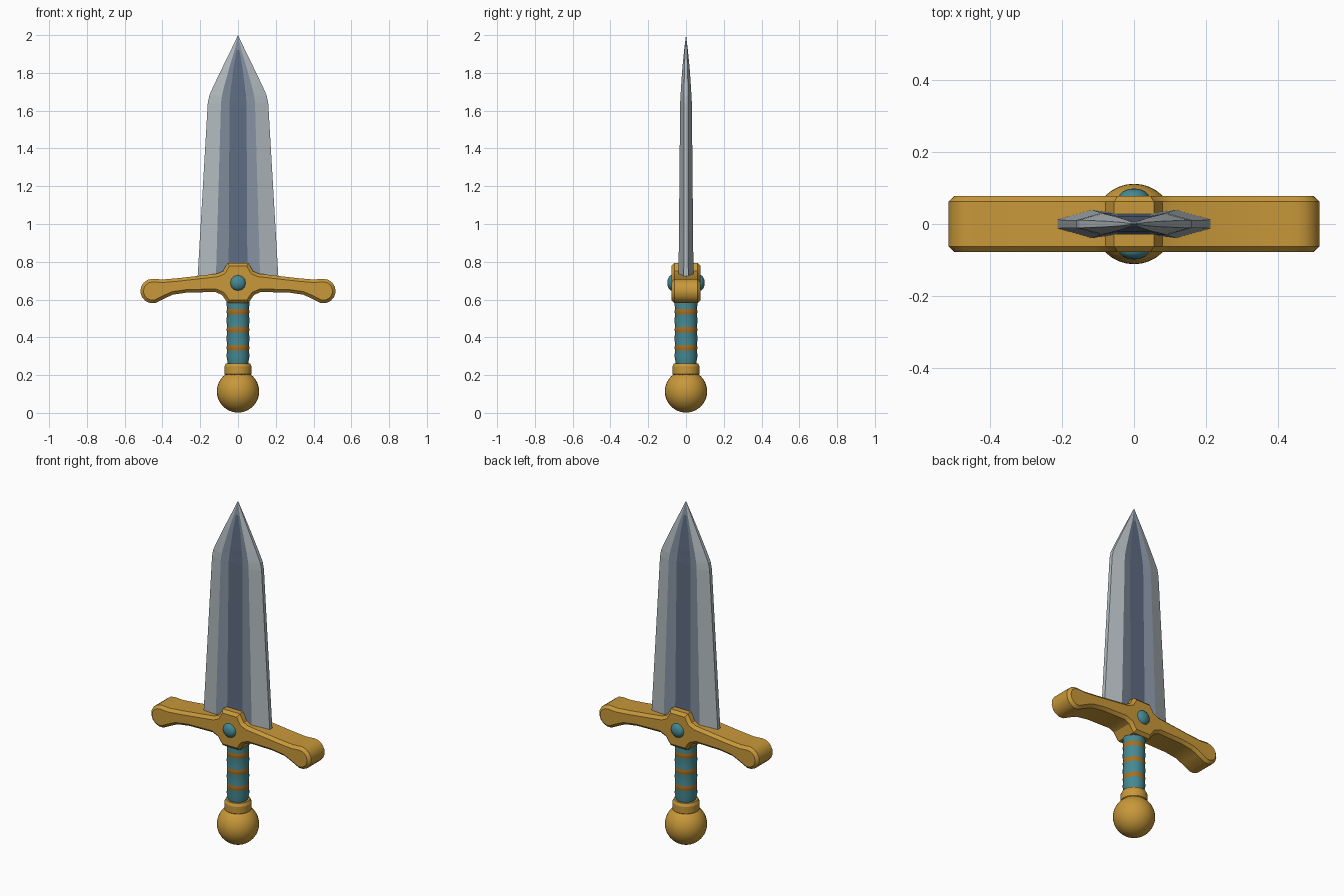
import bpy, bmesh, math
from mathutils import Matrix

if "Cube" in bpy.data.objects:
    bpy.data.objects.remove(bpy.data.objects["Cube"])


def mat(name, rgb):
    m = bpy.data.materials.new(name)
    m.diffuse_color = (*rgb, 1)
    m.use_nodes = True
    m.node_tree.nodes["Principled BSDF"].inputs["Base Color"].default_value = m.diffuse_color
    return m


GOLD = mat("gold", (0.577, 0.314, 0.042))
BROWN = mat("brown_wire", (0.376, 0.162, 0.017))
TEAL = mat("teal", (0.06, 0.25, 0.29))
LIGHT = mat("light_steel", (0.445, 0.491, 0.515))
MID = mat("mid_steel", (0.231, 0.283, 0.352))
DARK = mat("dark_steel", (0.114, 0.15, 0.223))


def finish(bm, name, mats, angle=None):
    bmesh.ops.recalc_face_normals(bm, faces=bm.faces)
    me = bpy.data.meshes.new(name)
    bm.to_mesh(me)
    bm.free()
    ob = bpy.data.objects.new(name, me)
    bpy.context.collection.objects.link(ob)
    for m in mats:
        me.materials.append(m)
    if angle:
        bpy.ops.object.select_all(action='DESELECT')
        ob.select_set(True)
        bpy.context.view_layer.objects.active = ob
        bpy.ops.object.shade_smooth_by_angle(angle=math.radians(angle))
    return ob


def lathe(name, profile, mats, sides=24, angle=35, rule=None):
    """Closed solid of revolution from (radius, z) pairs."""
    bm = bmesh.new()
    rings = [[bm.verts.new((r * math.cos(a), r * math.sin(a), z))
              for a in (2 * math.pi * i / sides for i in range(sides))] for r, z in profile]
    for a, b in zip(rings, rings[1:]):
        for i in range(sides):
            j = (i + 1) % sides
            f = bm.faces.new((a[i], a[j], b[j], b[i]))
            if rule:
                f.material_index = rule(f.calc_center_median().z)
    bm.faces.new(rings[0])
    bm.faces.new(rings[-1])
    return finish(bm, name, mats, angle)


# Blade: z, edge half width, ridge x, fuller x, ridge y, fuller y, edge y
rows = [(0.68, .216, .118, .050, .040, .030, .012),
        (1.64, .160, .090, .045, .031, .022, .011),
        (1.68, .152, .085, .042, .029, .020, .011),
        (1.73, .130, .073, .036, .026, .018, .010),
        (1.83, .082, .045, .023, .019, .013, .008),
        (1.92, .038, .018, .007, .010, .008, .005)]
bm = bmesh.new()
loops = []
for z, w, r, f, t, d, e in rows:
    half = [(w, e), (r, t), (f, d), (-f, d), (-r, t), (-w, e)]
    loops.append([bm.verts.new((x, y, z)) for x, y in half + [(-x, -y) for x, y in half]])
tip = bm.verts.new((0, 0, 2))
bands = [0, 1, 2, 1, 0, 0] * 2
for a, b in zip(loops, loops[1:]):
    for i in range(12):
        j = (i + 1) % 12
        bm.faces.new((a[i], a[j], b[j], b[i])).material_index = bands[i]
for i in range(12):
    bm.faces.new((loops[-1][i], loops[-1][(i + 1) % 12], tip)).material_index = min(bands[i], 1)
bm.faces.new(loops[0])
finish(bm, "blade", [LIGHT, MID, DARK])

# Crossguard: mirrored outline with rounded ends, extruded and chamfered
right = [(.055, .794), (.08, .75), (.11, .737), (.31, .714), (.40, .706)]
right += [(.452 + .065 * math.cos(math.radians(a)), .645 + .065 * math.sin(math.radians(a)))
          for a in range(90, -106, -24)]
right += [(.385, .608), (.345, .626), (.27, .637), (.12, .64), (.085, .625), (.055, .582)]
outline = right + [(-x, z) for x, z in reversed(right)]
bm = bmesh.new()
front = bm.faces.new([bm.verts.new((x, -.078, z)) for x, z in outline])
back = bmesh.ops.extrude_face_region(bm, geom=[front], use_keep_orig=True)["geom"]
bmesh.ops.translate(bm, vec=(0, .156, 0), verts=[v for v in back if isinstance(v, bmesh.types.BMVert)])
bmesh.ops.recalc_face_normals(bm, faces=bm.faces)
rim = [e for e in bm.edges if abs(e.verts[0].co.y - e.verts[1].co.y) < 1e-4]
bmesh.ops.bevel(bm, geom=rim, offset=.016, segments=1, affect='EDGES')
finish(bm, "crossguard", [GOLD], 30)

# Gems, front and back
for side, label in ((-1, "front"), (1, "back")):
    bm = bmesh.new()
    bmesh.ops.create_uvsphere(bm, u_segments=12, v_segments=8, radius=1)
    bm.transform(Matrix.Translation((0, side * .072, .688)) @ Matrix.Diagonal((.043, .027, .043, 1))
                 @ Matrix.Rotation(math.pi / 2, 4, 'X'))
    finish(bm, label + "_gem", [TEAL], 35)

# Grip: swelling segments separated by wire rings
wires = (.345, .44, .535)
profile = [(.052, .25)]
for z in wires:
    profile += [(.061, z - .045), (.058, z - .014), (.060, z - .005), (.060, z + .005), (.058, z + .014)]
profile += [(.061, .58), (.057, .62)]
lathe("grip", profile, [TEAL, BROWN], 16, 35,
      lambda z: int(any(abs(z - w) < .0135 for w in wires)))

# Collar and pommel
lathe("collar", [(.062, .195), (.072, .205), (.072, .245), (.064, .262)], [GOLD], 24, 25)
bm = bmesh.new()
bmesh.ops.create_uvsphere(bm, u_segments=32, v_segments=20, radius=.112)
bm.transform(Matrix.Translation((0, 0, .114)))
finish(bm, "pommel", [GOLD], 40)
